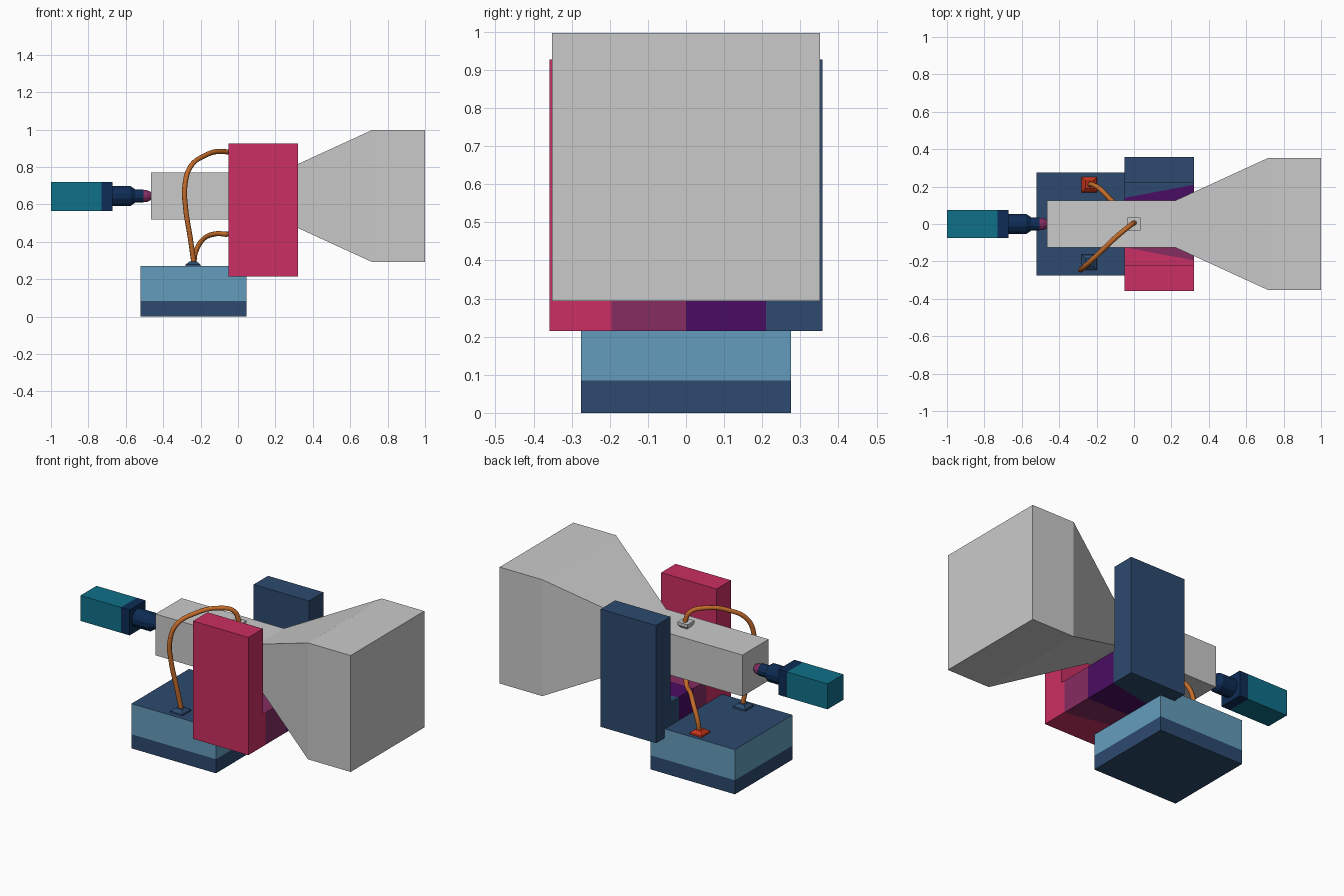
import bpy, bmesh, math
from mathutils import Vector

if "Cube" in bpy.data.objects:
    bpy.data.objects.remove(bpy.data.objects["Cube"])


def mat(name, hexcol):
    lin = []
    for i in (0, 2, 4):
        c = int(hexcol[i:i + 2], 16) / 255
        lin.append(c / 12.92 if c <= 0.04045 else ((c + 0.055) / 1.055) ** 2.4)
    m = bpy.data.materials.new(name)
    m.diffuse_color = (*lin, 1)
    m.use_nodes = True
    m.node_tree.nodes["Principled BSDF"].inputs["Base Color"].default_value = m.diffuse_color
    return m


GREY = mat("light_grey", "CACACA")
NAVY = mat("navy", "2D4A6E")
SKY = mat("light_blue", "649CBC")
CRIMSON = mat("crimson", "CB2F62")
PLUM = mat("plum", "862D62")
PURPLE = mat("purple", "4A0C62")
TEAL = mat("teal", "0F7089")
DARK = mat("dark_navy", "0E2C55")
COPPER = mat("copper", "C46C2A")
SCARLET = mat("scarlet", "C4321C")


def finish(name, bm, mats, rule=None):
    bmesh.ops.recalc_face_normals(bm, faces=bm.faces)
    if rule:
        for f in bm.faces:
            f.material_index = rule(f)
    me = bpy.data.meshes.new(name)
    bm.to_mesh(me)
    bm.free()
    ob = bpy.data.objects.new(name, me)
    bpy.context.collection.objects.link(ob)
    for m in mats:
        me.materials.append(m)
    return ob


def box(name, x, y, z, mats, cuts=(), rule=None):
    """Box from ranges, optionally cut by (point, normal) planes for colour."""
    bm = bmesh.new()
    bmesh.ops.create_cube(bm, size=1)
    for v in bm.verts:
        v.co = [r[0] + (c + 0.5) * (r[1] - r[0]) for c, r in zip(v.co, (x, y, z))]
    for co, no in cuts:
        bmesh.ops.bisect_plane(bm, geom=bm.verts[:] + bm.edges[:] + bm.faces[:],
                               plane_co=co, plane_no=no)
    return finish(name, bm, mats, rule)


def loft(name, sections, sides, mats, axis="x", centre=(0, 0, 0), rule=None):
    """Regular cross-sections (position, apothem or radius) joined along an axis."""
    bm = bmesh.new()
    rings = []
    for p, r in sections:
        if sides == 4:
            r *= math.sqrt(2)
        ring = []
        for i in range(sides):
            a = 2 * math.pi * (i + 0.5) / sides
            u, w = r * math.cos(a), r * math.sin(a)
            co = (p, u, w) if axis == "x" else (u, w, p)
            ring.append(bm.verts.new(Vector(co) + Vector(centre)))
        rings.append(ring)
    for a, b in zip(rings, rings[1:]):
        for i in range(sides):
            j = (i + 1) % sides
            bm.faces.new((a[i], a[j], b[j], b[i]))
    bm.faces.new(rings[0])
    bm.faces.new(rings[-1])
    return finish(name, bm, mats, rule)


ZC = 0.645  # height of the main axis

# Main duct flaring into the large end box
loft("duct_and_horn", [(-0.465, 0.125), (0.22, 0.125), (0.715, 0.352), (1.0, 0.352)],
     4, [GREY], centre=(0, 0, ZC))

# Base block with a dark lower band and dark top
box("base", (-0.52, 0.045), (-0.275, 0.275), (0, 0.27), [SKY, NAVY],
    [((0, 0, 0.085), (0, 0, 1))],
    lambda f: 1 if abs(f.normal.z) > 0.5 or f.calc_center_median().z < 0.085 else 0)

# U-shaped yoke: two upright plates and a floor with slanted colour bands
XR = (-0.05, 0.32)
box("front_plate", XR, (-0.358, -0.22), (0.215, 0.927), [CRIMSON])
box("back_plate", XR, (0.22, 0.358), (0.215, 0.927), [NAVY])
SL = 0.19


def band(f):
    c = f.calc_center_median()
    s = (c.x - 0.32) * SL
    if c.y < -0.195 - s:
        return 0
    if c.y < 0:
        return 1
    return 2 if c.y < 0.21 + s else 3


box("yoke_floor", XR, (-0.22, 0.22), (0.215, 0.41), [CRIMSON, PLUM, PURPLE, NAVY],
    [((0.32, -0.195, 0), (SL, 1, 0)), ((0, 0, 0), (0, 1, 0)),
     ((0.32, 0.21, 0), (-SL, 1, 0))], band)

# Source unit: teal box with dark collar, then stepped nozzle with coloured tip
box("source_box", (-1.0, -0.672), (-0.076, 0.076), (0.566, 0.72), [TEAL, DARK],
    [((-0.73, 0, 0), (1, 0, 0))],
    lambda f: 1 if f.calc_center_median().x > -0.73 else 0)
loft("source_nozzle",
     [(-0.672, 0.055), (-0.575, 0.055), (-0.55, 0.037), (-0.505, 0.037)],
     12, [DARK], centre=(0, 0, ZC))
loft("nozzle_tip", [(-0.508, 0.034), (-0.485, 0.032), (-0.462, 0.02)],
     12, [PLUM], centre=(0, 0, ZC))

# Cable sockets on the base and on the duct
for name, y, m in (("front_base_socket", -0.205, NAVY), ("back_base_socket", 0.21, SCARLET)):
    loft(name, [(0.268, 0.042), (0.278, 0.04), (0.295, 0.02)], 4, [m], "z", (-0.24, y, 0))
for name, s in (("top_duct_socket", 1), ("under_duct_socket", -1)):
    loft(name, [(ZC + s * 0.124, 0.022), (ZC + s * 0.142, 0.034), (ZC + s * 0.158, 0.034)],
         4, [GREY], "z")


# Curved cables
def cable(name, pts):
    cu = bpy.data.curves.new(name, "CURVE")
    cu.dimensions = "3D"
    cu.bevel_depth = 0.0135
    cu.bevel_resolution = 2
    cu.resolution_u = 8
    cu.use_fill_caps = True
    sp = cu.splines.new("BEZIER")
    sp.bezier_points.add(len(pts) - 1)
    for bp, p in zip(sp.bezier_points, pts):
        bp.co = p
        bp.handle_left_type = bp.handle_right_type = "AUTO"
    cu.materials.append(COPPER)
    bpy.context.collection.objects.link(bpy.data.objects.new(name, cu))


cable("upper_cable", [(-0.235, -0.205, 0.28), (-0.255, -0.222, 0.42), (-0.28, -0.24, 0.58),
                      (-0.284, -0.245, 0.70), (-0.255, -0.22, 0.80), (-0.18, -0.15, 0.86),
                      (-0.09, -0.065, 0.883), (-0.02, -0.008, 0.86), (0.005, 0.008, 0.79)])
cable("lower_cable", [(-0.237, 0.21, 0.28), (-0.225, 0.212, 0.35), (-0.185, 0.19, 0.415),
                      (-0.12, 0.125, 0.443), (-0.04, 0.05, 0.446), (0, 0.005, 0.49)])
